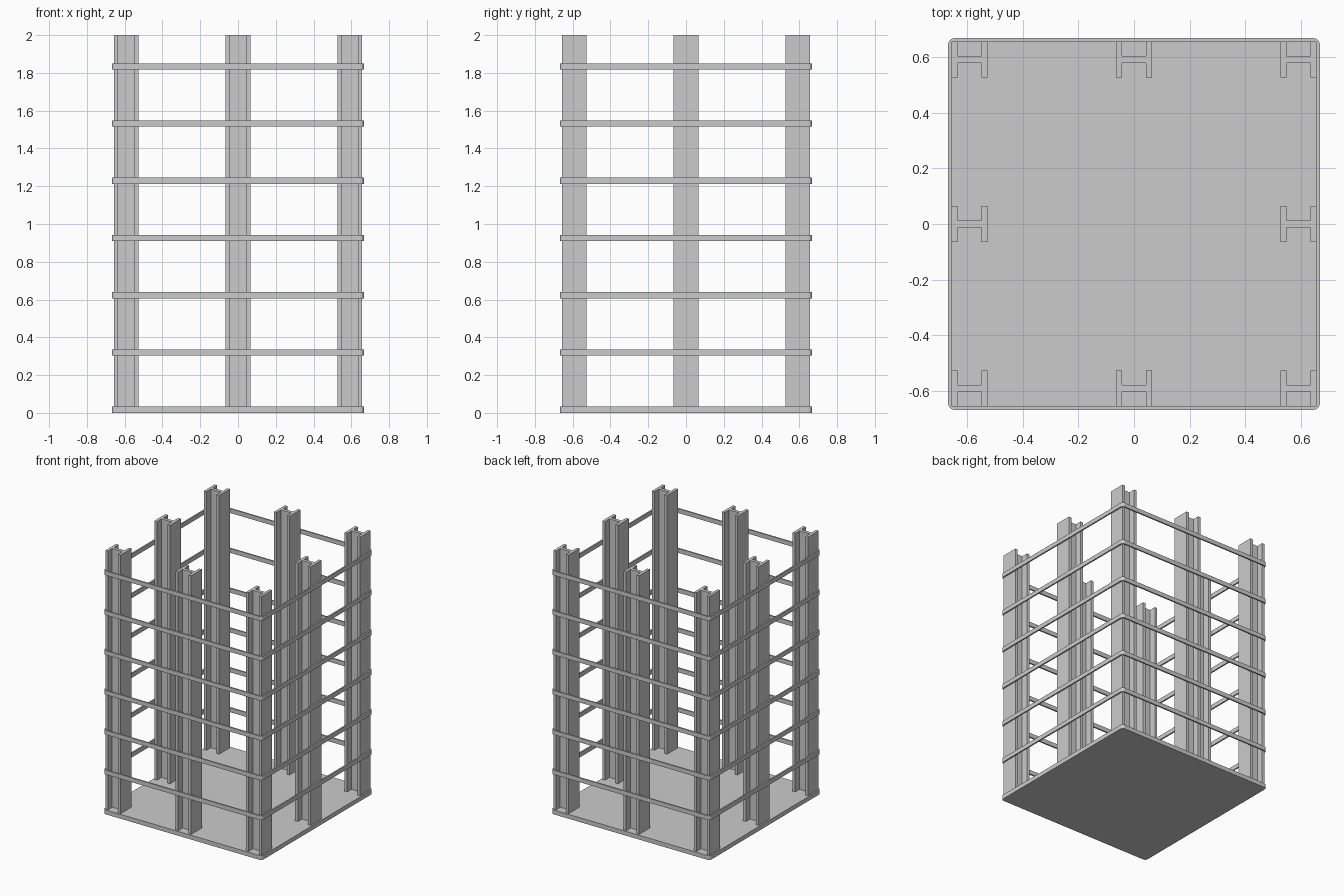
import bpy, bmesh, math

if "Cube" in bpy.data.objects:
    bpy.data.objects.remove(bpy.data.objects["Cube"])

HALF = 0.668      # outer half width of base and bands
BAND_T = 0.011    # band wall thickness
BAND_H = 0.033    # band and base height
STEP = 0.303      # vertical spacing of bands
POST = 0.592      # post centre offset
P, FLANGE, WEB = 0.065, 0.022, 0.0125   # post half size, flange, half web


def finish(bm, name):
    bmesh.ops.recalc_face_normals(bm, faces=bm.faces)
    mesh = bpy.data.meshes.new(name)
    bm.to_mesh(mesh)
    bm.free()
    obj = bpy.data.objects.new(name, mesh)
    bpy.context.collection.objects.link(obj)
    return obj


def prism(name, pts, z0, z1):
    bm = bmesh.new()
    face = bm.faces.new([bm.verts.new((x, y, z0)) for x, y in pts])
    top = bmesh.ops.extrude_face_region(bm, geom=[face], use_keep_orig=True)["geom"]
    bmesh.ops.translate(bm, vec=(0, 0, z1 - z0),
                        verts=[g for g in top if isinstance(g, bmesh.types.BMVert)])
    return finish(bm, name)


def rounded_square(half, radius, seg=3):
    pts = []
    for sx, sy, start in ((1, 1, 0), (-1, 1, 90), (-1, -1, 180), (1, -1, 270)):
        for i in range(seg + 1):
            a = math.radians(start + 90 * i / seg)
            pts.append((sx * (half - radius) + radius * math.cos(a),
                        sy * (half - radius) + radius * math.sin(a)))
    return pts


def band(name, z):
    bm = bmesh.new()
    outer = rounded_square(HALF, 0.021)
    inner = rounded_square(HALF - BAND_T, 0.010)
    loops = [[bm.verts.new((x, y, h)) for x, y in pts] for pts, h in
             ((outer, z), (outer, z + BAND_H), (inner, z + BAND_H), (inner, z))]
    n = len(outer)
    for k in range(4):
        a, b = loops[k], loops[(k + 1) % 4]
        for i in range(n):
            j = (i + 1) % n
            bm.faces.new((a[i], a[j], b[j], b[i]))
    return finish(bm, name)


# Base plate
prism("base_plate", rounded_square(HALF, 0.021), 0, BAND_H)

# Horizontal bands
for k in range(1, 7):
    band(f"band_{k}", k * STEP)

# H-section posts around the edge
q = P - FLANGE
h_profile = [(-P, -P), (-q, -P), (-q, -WEB), (q, -WEB), (q, -P), (P, -P),
             (P, P), (q, P), (q, WEB), (-q, WEB), (-q, P), (-P, P)]
rows = {-1: "front", 0: "middle", 1: "back"}
cols = {-1: "left", 0: "centre", 1: "right"}
for j, row in rows.items():
    for i, col in cols.items():
        if i or j:
            post = prism(f"post_{row}_{col}", h_profile, BAND_H - 0.005, 2.0)
            post.location = (i * POST, j * POST, 0)
